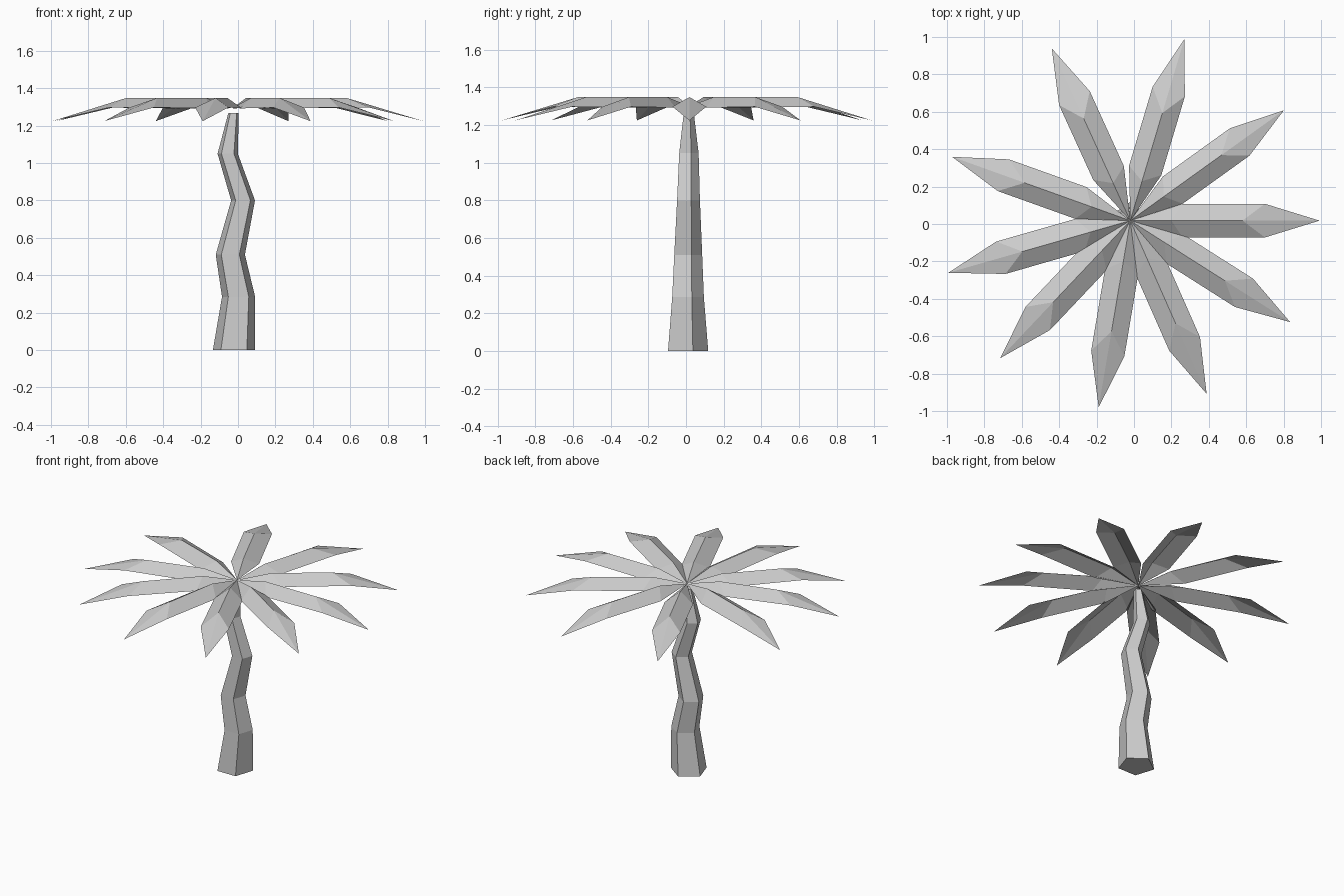
import bpy
from math import sin, cos, radians, tau

if "Cube" in bpy.data.objects:
    bpy.data.objects.remove(bpy.data.objects["Cube"])


def add_mesh(name, verts, faces):
    mesh = bpy.data.meshes.new(name)
    mesh.from_pydata(verts, [], faces)
    mesh.update()
    ob = bpy.data.objects.new(name, mesh)
    bpy.context.collection.objects.link(ob)
    return ob


# Crooked five-sided trunk: centre x, centre y, height, radius
rings = [(-0.022, 0.0, 0.0, 0.118), (0.003, 0.002, 0.285, 0.093),
         (-0.041, 0.004, 0.51, 0.082), (0.027, 0.007, 0.80, 0.067),
         (-0.055, 0.01, 1.05, 0.057), (-0.024, 0.012, 1.268, 0.029)]
N = 5
verts = [(x + r * cos(tau * (i / N + 0.25)), y + r * sin(tau * (i / N + 0.25)), z)
         for x, y, z, r in rings for i in range(N)]
faces = [(k * N + i, k * N + (i + 1) % N, (k + 1) * N + (i + 1) % N, (k + 1) * N + i)
         for k in range(len(rings) - 1) for i in range(N)]
faces.append(tuple(reversed(range(N))))
faces.append(tuple(range(len(verts) - N, len(verts))))
add_mesh("trunk", verts, faces)

# Folded frond: root, ridge and edge points, drooping tip
frond = [(0, 0, 1.30),
         (0.28, 0.09, 1.292), (0.22, 0, 1.348), (0.28, -0.09, 1.292),
         (0.72, 0.09, 1.297), (0.60, 0, 1.348), (0.72, -0.09, 1.297),
         (1.012, 0, 1.224)]
frond_faces = [(0, 2, 1), (0, 3, 2), (1, 2, 5, 4), (2, 3, 6, 5), (4, 5, 7), (5, 6, 7)]

# Ten fronds around the crown
angles = [0, 35.7, 73.4, 114.5, 160.3, 196, 226.6, 260.4, 293.8, 327.6]
for n, deg in enumerate(angles):
    a = radians(deg)
    pts = [(-0.02 + x * cos(a) - y * sin(a), 0.018 + x * sin(a) + y * cos(a), z)
           for x, y, z in frond]
    add_mesh(f"frond_{n + 1}", pts, frond_faces)
